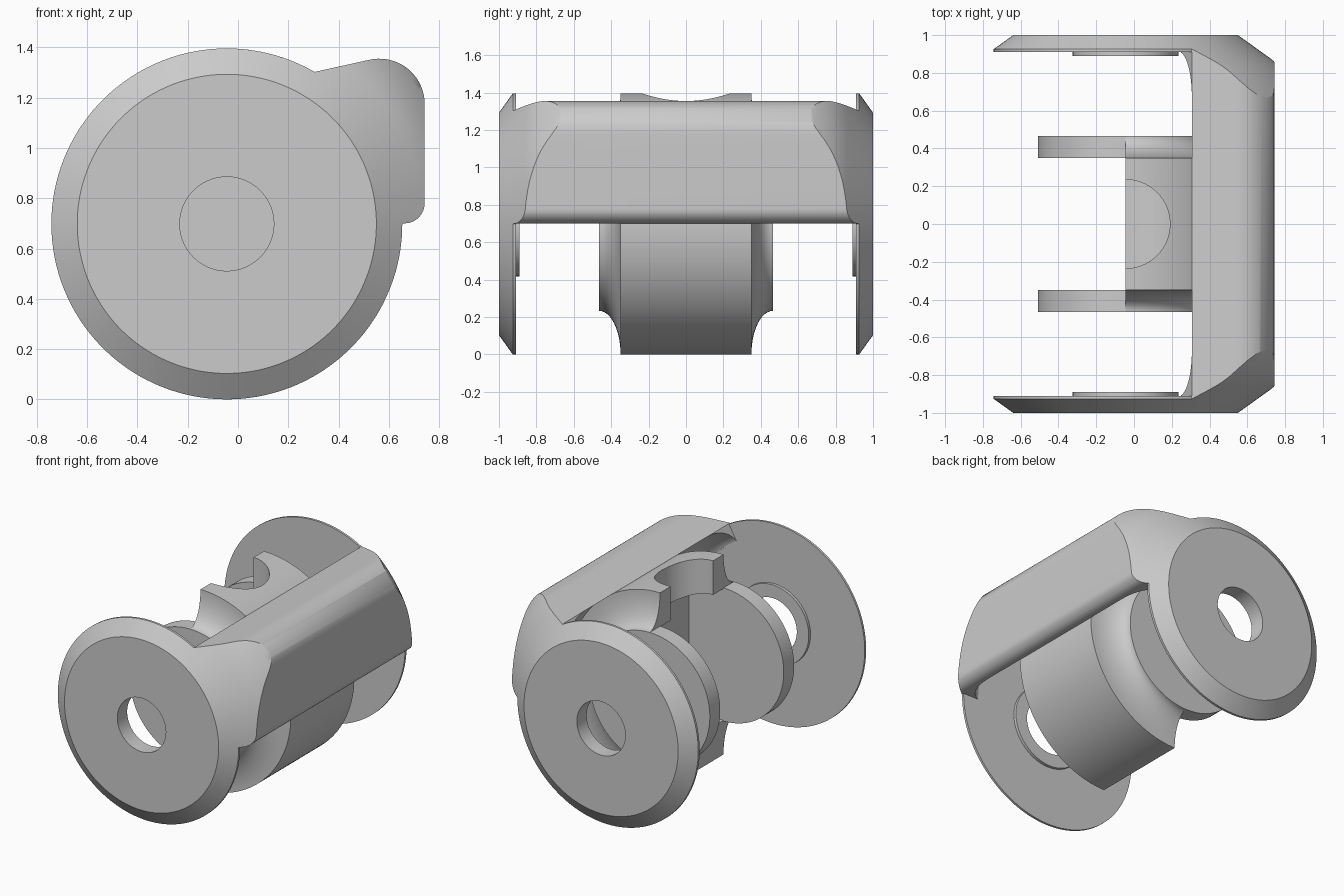
import bpy, bmesh, math
from math import sin, cos, pi

cube = bpy.data.objects.get("Cube")
if cube:
    bpy.data.objects.remove(cube, do_unlink=True)

CX, CZ = -0.0445, 0.698       # wheel axis
RIM, HUB = 0.698, 0.465       # outer and hub radii

grey = bpy.data.materials.new("plain_grey")
grey.use_nodes = True
colour = (0.6, 0.6, 0.6, 1)
grey.diffuse_color = colour
grey.node_tree.nodes["Principled BSDF"].inputs["Base Color"].default_value = colour


def finish(name, bm):
    bmesh.ops.remove_doubles(bm, verts=bm.verts, dist=1e-5)
    bmesh.ops.recalc_face_normals(bm, faces=bm.faces)
    mesh = bpy.data.meshes.new(name)
    bm.to_mesh(mesh)
    bm.free()
    mesh.materials.append(grey)
    obj = bpy.data.objects.new(name, mesh)
    bpy.context.collection.objects.link(obj)
    return obj


def arc(x, z, rx, rz, start, end, n):
    angles = [math.radians(start + (end - start) * i / n) for i in range(n + 1)]
    return [(x + rx * cos(a), z + rz * sin(a)) for a in angles]


def prism(name, outline, y0, y1):
    """Extrude an x-z outline along y."""
    bm = bmesh.new()
    ends = [[bm.verts.new((x, y, z)) for x, z in outline] for y in (y0, y1)]
    for ring in ends:
        bm.faces.new(ring)
    for i in range(len(outline)):
        bm.faces.new((ends[0][i - 1], ends[0][i], ends[1][i], ends[1][i - 1]))
    return finish(name, bm)


def lathe(name, profile, closed=False, n=128):
    """Spin (radius, y) points about the wheel axis; open profiles are capped."""
    bm = bmesh.new()
    turns = [2 * pi * (i + 0.5) / n for i in range(n)]
    rings = [[bm.verts.new((CX + r * cos(a), y, CZ + r * sin(a))) for a in turns]
             for r, y in profile]
    for a, b in list(zip(rings, rings[1:])) + ([(rings[-1], rings[0])] if closed else []):
        for i in range(n):
            bm.faces.new((a[i - 1], a[i], b[i], b[i - 1]))
    if not closed:
        bm.faces.new(rings[0])
        bm.faces.new(rings[-1])
    return finish(name, bm)


def both_ends(half):
    """Mirror a half profile running from -y to the middle."""
    return half + [(r, -y) for r, y in reversed(half)]


def boolean(obj, cutter, operation="DIFFERENCE"):
    mod = obj.modifiers.new(cutter.name, "BOOLEAN")
    mod.operation, mod.solver, mod.object = operation, "EXACT", cutter
    bpy.context.view_layer.objects.active = obj
    bpy.ops.object.modifier_apply(modifier=mod.name)
    bpy.data.objects.remove(cutter, do_unlink=True)


def smooth(obj):
    bpy.ops.object.select_all(action="DESELECT")
    obj.select_set(True)
    bpy.context.view_layer.objects.active = obj
    bpy.ops.object.shade_smooth_by_angle(angle=math.radians(28))


# Outer frame: domed ends limited by the disc-and-arm outline
dome = [(0.595, -1), (0.79, -0.86), (0.82, -0.836), (0.85, -0.808), (0.88, -0.775),
        (0.905, -0.742), (0.93, -0.705), (0.947, -0.675), (0.958, -0.65), (0.99, -0.56)]
frame = lathe("outer_frame", both_ends(dome))
outline = arc(CX, CZ, RIM, RIM, 60, 360, 110)
outline += arc(0.6625, 0.78, 0.08, 0.08, -90, 0, 10)
outline += arc(0.5625, 1.175, 0.18, 0.18, 0, 102, 20)
boolean(frame, prism("outline_cutter", outline, -1.1, 1.1), "INTERSECT")

# Hollow behind the arm, with rounded ends
inner = [(r, y) for r, y in arc(0.56, -0.67, 0.139, 0.24, -85, 0, 14)]
boolean(frame, lathe("cavity_cutter", both_ends(inner)))

# Open side, leaving only the end discs there
opening = arc(CX, CZ, 1.2, 1.2, 60.2, 359.8, 60) + arc(CX, CZ, 0.58, 0.58, 0.3, 59.7, 24)
boolean(frame, prism("opening_cutter", opening, -0.91, 0.91))
boolean(frame, prism("axle_cutter", arc(CX, CZ, 0.187, 0.187, 0, 357.5, 143), -1.2, 1.2))
smooth(frame)

# Raised rings around the axle holes
for name, s in (("front_axle_ring", -1), ("back_axle_ring", 1)):
    smooth(lathe(name, [(0.188, s * 0.89), (0.28, s * 0.89),
                        (0.28, s * 0.915), (0.188, s * 0.915)], closed=True))

# Half-ring housing with flared ends and a round notch in its top
flare = [(r, y) for y, r in arc(-0.465, RIM, 0.115, 0.233, -90, 0, 14)]
ring = [(0.46, -0.464)] + flare
housing = lathe("hub_housing", both_ends(ring), closed=True)
open_half = [(CX, -0.3), (CX, 1.7), (-1, 1.7), (-1, -0.3)]
boolean(housing, prism("open_half_cutter", open_half, -0.7, 0.7))
bm = bmesh.new()
bmesh.ops.create_cone(bm, cap_ends=True, segments=96, radius1=0.235, radius2=0.235, depth=0.8)
bmesh.ops.translate(bm, verts=bm.verts, vec=(CX, 0, 1.15))
boolean(housing, finish("notch_cutter", bm))
smooth(housing)

# Hub discs and the flat wall between them
for name, s in (("front_hub_disc", -1), ("back_hub_disc", 1)):
    smooth(lathe(name, [(HUB, s * 0.35), (HUB, s * 0.465)]))
half_angle = math.degrees(math.acos((0.22 - CX) / 0.463))
prism("hub_wall", arc(CX, CZ, 0.463, 0.463, -half_angle, half_angle, 40), -0.36, 0.36)
